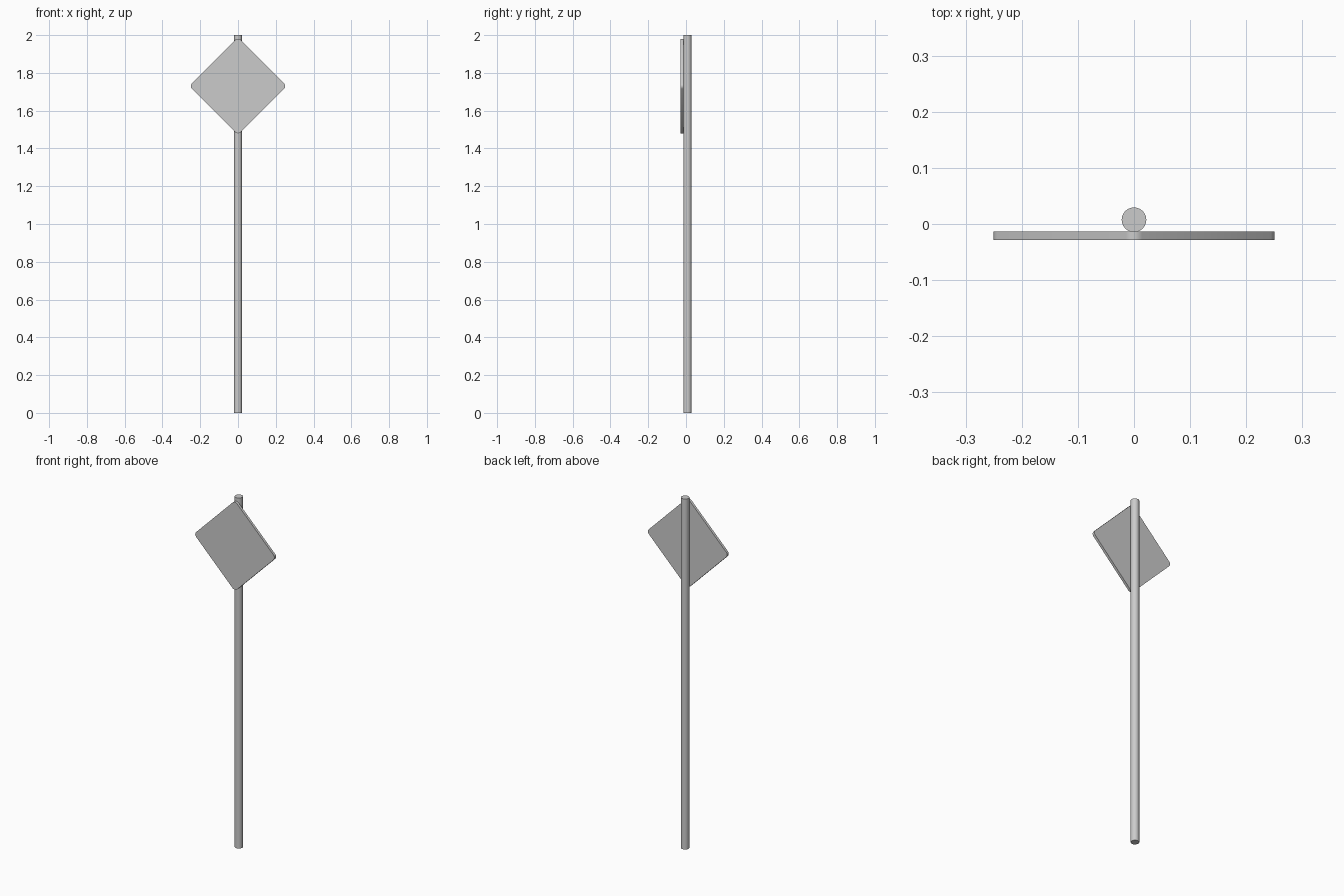
import bpy, bmesh
from math import sin, cos, pi, sqrt

if "Cube" in bpy.data.objects:
    bpy.data.objects.remove(bpy.data.objects["Cube"])

def smooth(obj):
    bpy.ops.object.select_all(action='DESELECT')
    obj.select_set(True)
    bpy.context.view_layer.objects.active = obj
    bpy.ops.object.shade_smooth_by_angle(angle=0.6)

# Round pole
bpy.ops.mesh.primitive_cylinder_add(vertices=24, radius=0.022, depth=2, location=(0, 0.0075, 1))
pole = bpy.context.object
pole.name = "pole"
smooth(pole)

# Diamond plate with rounded corners, fixed to the front of the pole
HALF, RADIUS, STEPS = 0.25, 0.02, 4
FRONT, BACK, CENTRE_Z = -0.0285, -0.0138, 1.73
reach = HALF - RADIUS
bm = bmesh.new()
outline = []
for corner in range(4):
    a = corner * pi / 2
    for i in range(STEPS + 1):
        t = a - pi / 4 + (pi / 2) * i / STEPS
        outline.append(bm.verts.new((reach * cos(a) + RADIUS * cos(t), FRONT,
                                     CENTRE_Z + reach * sin(a) + RADIUS * sin(t))))
face = bm.faces.new(outline)
ext = bmesh.ops.extrude_face_region(bm, geom=[face])
for v in ext["geom"]:
    if isinstance(v, bmesh.types.BMVert):
        v.co.y = BACK
if not any(abs(f.normal.y) > 0.9 and f.calc_center_median().y < FRONT + 1e-4 for f in bm.faces):
    bm.faces.new(outline)
bmesh.ops.recalc_face_normals(bm, faces=bm.faces)
mesh = bpy.data.meshes.new("sign_plate")
bm.to_mesh(mesh)
bm.free()
plate = bpy.data.objects.new("sign_plate", mesh)
bpy.context.collection.objects.link(plate)
smooth(plate)
